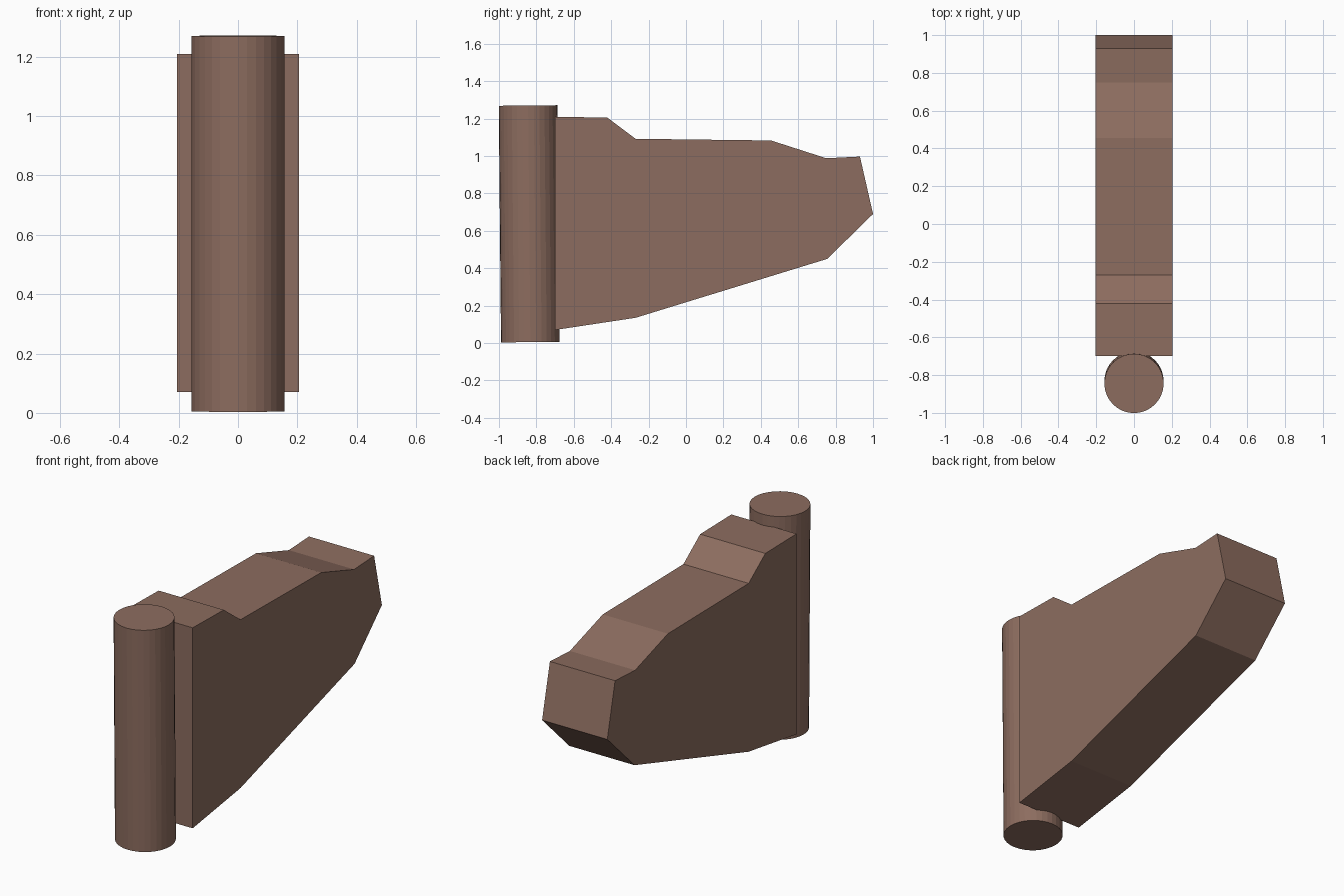
import bpy, bmesh
from mathutils import Vector

if "Cube" in bpy.data.objects:
    bpy.data.objects.remove(bpy.data.objects["Cube"])

brown = bpy.data.materials.new("warm brown")
brown.diffuse_color = (0.265, 0.152, 0.115, 1)
brown.use_nodes = True
brown.node_tree.nodes["Principled BSDF"].inputs["Base Color"].default_value = brown.diffuse_color


def finish(bm, name):
    bmesh.ops.recalc_face_normals(bm, faces=bm.faces)
    mesh = bpy.data.meshes.new(name)
    bm.to_mesh(mesh)
    bm.free()
    mesh.materials.append(brown)
    obj = bpy.data.objects.new(name, mesh)
    bpy.context.collection.objects.link(obj)
    return obj


# Fin-shaped body: side profile (y, z) extruded across x
HALF_WIDTH = 0.205
profile = [(-0.70, 0.07), (-0.27, 0.135), (0.755, 0.45), (1.0, 0.69),
           (0.93, 0.997), (0.75, 0.988), (0.455, 1.083), (-0.27, 1.092),
           (-0.42, 1.205), (-0.70, 1.21)]
bm = bmesh.new()
face = bm.faces.new([bm.verts.new((-HALF_WIDTH, y, z)) for y, z in profile])
side = bmesh.ops.extrude_face_region(bm, geom=[face])["geom"]
bmesh.ops.translate(bm, vec=(2 * HALF_WIDTH, 0, 0),
                    verts=[v for v in side if isinstance(v, bmesh.types.BMVert)])
finish(bm, "body")

# Slightly tilted round post at the front
bottom, top = Vector((0, -0.832, 0.005)), Vector((0, -0.844, 1.27))
axis = top - bottom
bm = bmesh.new()
bmesh.ops.create_cone(bm, cap_ends=True, segments=32, radius1=0.157,
                      radius2=0.157, depth=axis.length)
post = finish(bm, "post")
post.location = (bottom + top) / 2
post.rotation_euler = (0.0095, 0, 0)
